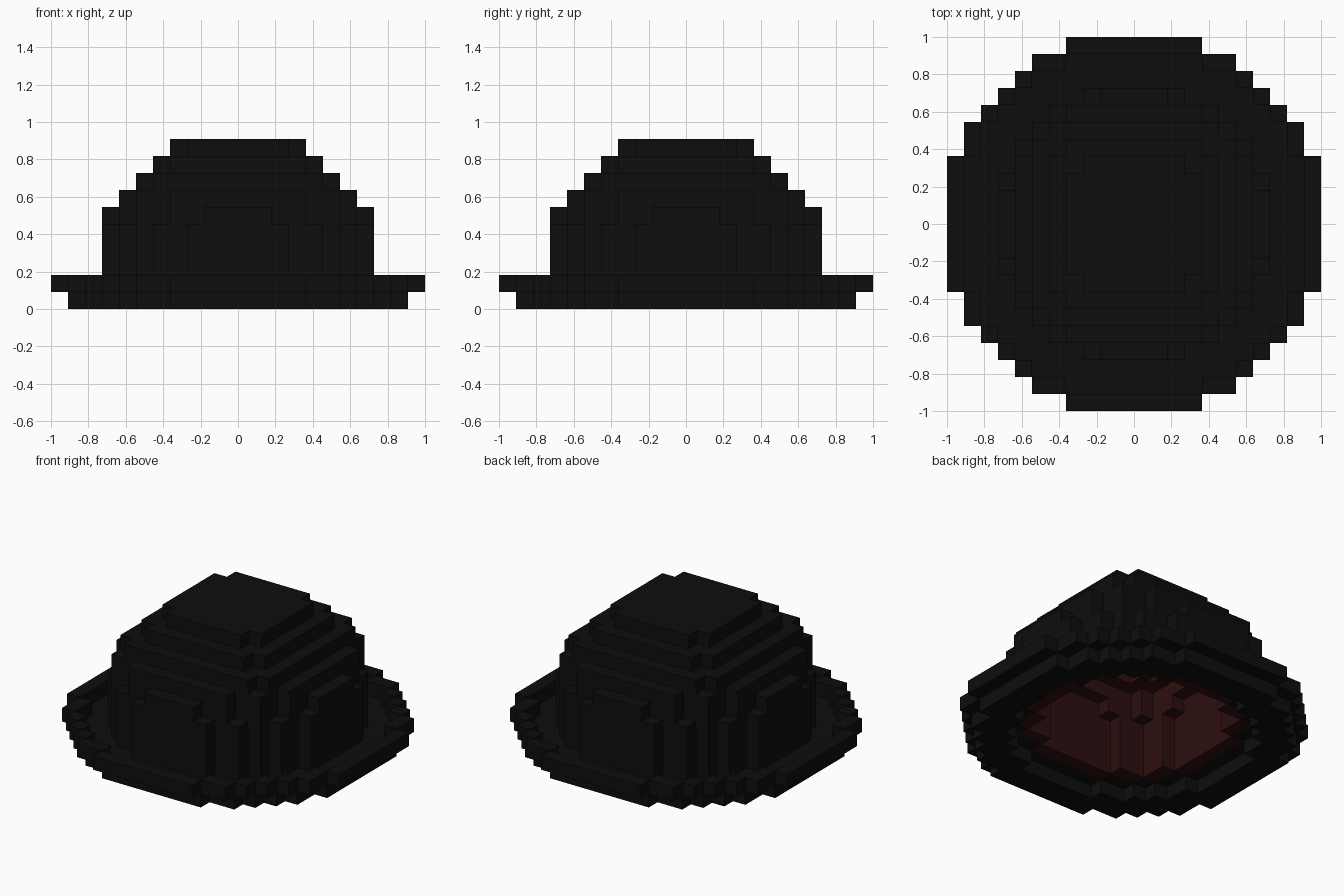
import bpy
import bmesh
from mathutils import Vector

cube = bpy.data.objects.get("Cube")
if cube:
    bpy.data.objects.remove(cube, do_unlink=True)

UNIT = 1 / 11  # edge of one block
SIDES = [(1, 0, 0), (-1, 0, 0), (0, 1, 0), (0, -1, 0)]
UP, DOWN = (0, 0, 1), (0, 0, -1)


def make_material(name, color):
    mat = bpy.data.materials.new(name)
    mat.use_nodes = True
    mat.diffuse_color = color
    bsdf = mat.node_tree.nodes["Principled BSDF"]
    bsdf.inputs["Base Color"].default_value = color
    bsdf.inputs["Roughness"].default_value = 0.9
    return mat


def shift(cell, step):
    return tuple(a + b for a, b in zip(cell, step))


def disc(layer, limit, radius):
    """Blocks of one round layer, cut off square at the limit."""
    span = range(-limit, limit)
    return {(x, y, layer) for x in span for y in span
            if (x + 0.5) ** 2 + (y + 0.5) ** 2 <= radius ** 2}


def shrink(cells, floor):
    """Peel one block off the sides and top, leaving the bottom open."""
    return {c for c in cells if c[2] >= floor
            and all(shift(c, s) in cells for s in SIDES + [UP])}


def build(name, cells, solid, mat):
    """Make a mesh of the block faces that are open to the air."""
    bm = bmesh.new()
    corners = {}

    def vert(p):
        key = tuple(round(v) for v in p)
        if key not in corners:
            corners[key] = bm.verts.new(Vector(key) * UNIT)
        return corners[key]

    for cell in sorted(cells):
        centre = Vector(cell) + Vector((0.5, 0.5, 0.5))
        for step in SIDES + [UP, DOWN]:
            if shift(cell, step) in solid:
                continue
            n = Vector(step)
            u = Vector((step[1], step[2], step[0]))
            v = n.cross(u)
            mid = centre + n / 2
            bm.faces.new([vert(mid + (u * a + v * b) / 2)
                          for a, b in ((-1, -1), (1, -1), (1, 1), (-1, 1))])
    mesh = bpy.data.meshes.new(name)
    bm.to_mesh(mesh)
    bm.free()
    mesh.materials.append(mat)
    obj = bpy.data.objects.new(name, mesh)
    bpy.context.scene.collection.objects.link(obj)
    return obj


black = make_material("black felt", (0.0042, 0.0042, 0.0042, 1))
red = make_material("dark red lining", (0.026, 0.0045, 0.005, 1))

# Crown: straight wall, then a stepped dome
dome = set()
for layer in range(1, 5):
    dome |= disc(layer, 8, 8.1)
for layer, limit, radius in ((5, 8, 7.8), (6, 7, 7.8), (7, 6, 7.3), (8, 5, 6), (9, 4, 4.6)):
    dome |= disc(layer, limit, radius)
inside = shrink(dome, 1)
hollow = shrink(inside, 1)
crown = dome - inside

# Lining: one block thick inside the crown
lining = inside - hollow

# Brim: low ring with a raised rim around it
brim_ring = disc(0, 10, 10.15) - disc(0, 8, 8.1)
brim_rim = disc(1, 11, 11.15) - disc(1, 10, 10.15)

solid = crown | lining | brim_ring | brim_rim
build("crown", crown, solid, black)
build("lining", lining, solid, red)
build("brim_ring", brim_ring, solid, black)
build("brim_rim", brim_rim, solid, black)
